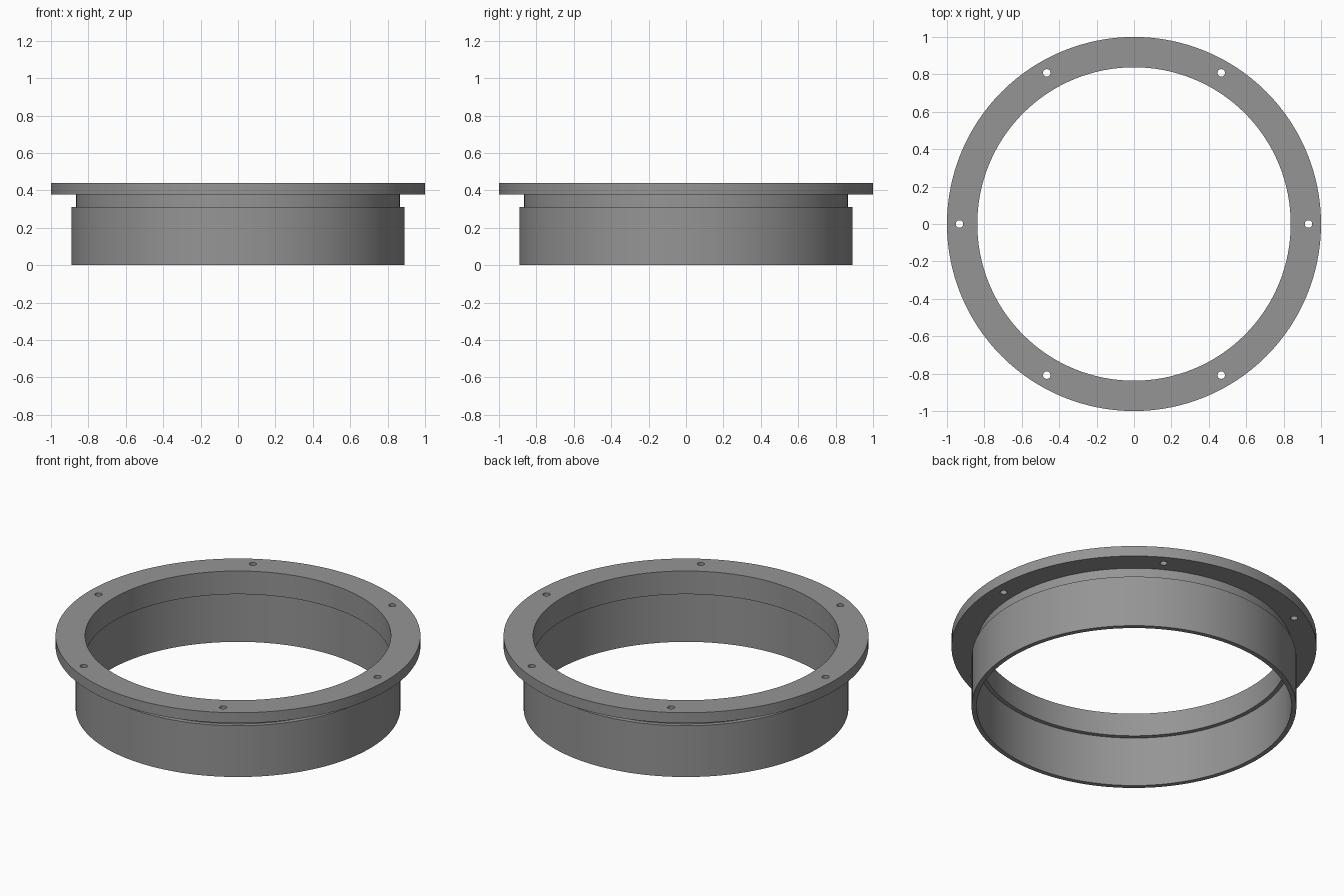
import bpy
import bmesh
from math import cos, sin, tau, radians

SEGMENTS = 128

cube = bpy.data.objects.get("Cube")
if cube:
    bpy.data.objects.remove(cube, do_unlink=True)

grey = bpy.data.materials.new("grey_metal")
grey.use_nodes = True
colour = (0.30, 0.30, 0.30, 1)
grey.diffuse_color = colour
grey.node_tree.nodes["Principled BSDF"].inputs["Base Color"].default_value = colour


def lathe(name, profile):
    """Spin a closed (radius, z) profile around the z axis."""
    bm = bmesh.new()
    rings = [[bm.verts.new((r * cos(tau * i / SEGMENTS), r * sin(tau * i / SEGMENTS), z))
              for r, z in profile] for i in range(SEGMENTS)]
    n = len(profile)
    for i, ring in enumerate(rings):
        following = rings[(i + 1) % SEGMENTS]
        for j in range(n):
            k = (j + 1) % n
            bm.faces.new((ring[j], following[j], following[k], ring[k]))
    bmesh.ops.recalc_face_normals(bm, faces=bm.faces)
    mesh = bpy.data.meshes.new(name)
    bm.to_mesh(mesh)
    bm.free()
    mesh.materials.append(grey)
    obj = bpy.data.objects.new(name, mesh)
    bpy.context.collection.objects.link(obj)
    return obj


# Flanged collar: sleeve, recessed neck, flange and stepped bore
collar = lathe("flanged_collar", [
    (0.863, 0), (0.89, 0), (0.89, 0.31), (0.865, 0.31), (0.865, 0.377),
    (1, 0.377), (1, 0.44), (0.838, 0.44), (0.838, 0.30), (0.863, 0.30),
])

# Six screw holes through the flange
bm = bmesh.new()
for i in range(6):
    angle = tau * i / 6
    made = bmesh.ops.create_cone(bm, cap_ends=True, segments=24,
                                 radius1=0.02, radius2=0.02, depth=0.2)
    bmesh.ops.translate(bm, verts=made["verts"],
                        vec=(0.933 * cos(angle), 0.933 * sin(angle), 0.41))
cutter_mesh = bpy.data.meshes.new("hole_cutter")
bm.to_mesh(cutter_mesh)
bm.free()
cutter_mesh.materials.append(grey)
cutter = bpy.data.objects.new("hole_cutter", cutter_mesh)
cutter.hide_render = True
bpy.context.collection.objects.link(cutter)

holes = collar.modifiers.new("screw_holes", 'BOOLEAN')
holes.operation = 'DIFFERENCE'
holes.solver = 'EXACT'
holes.object = cutter

bpy.ops.object.select_all(action='DESELECT')
collar.select_set(True)
bpy.context.view_layer.objects.active = collar
bpy.ops.object.modifier_apply(modifier=holes.name)
bpy.data.objects.remove(cutter, do_unlink=True)
bpy.ops.object.shade_smooth_by_angle(angle=radians(30))
